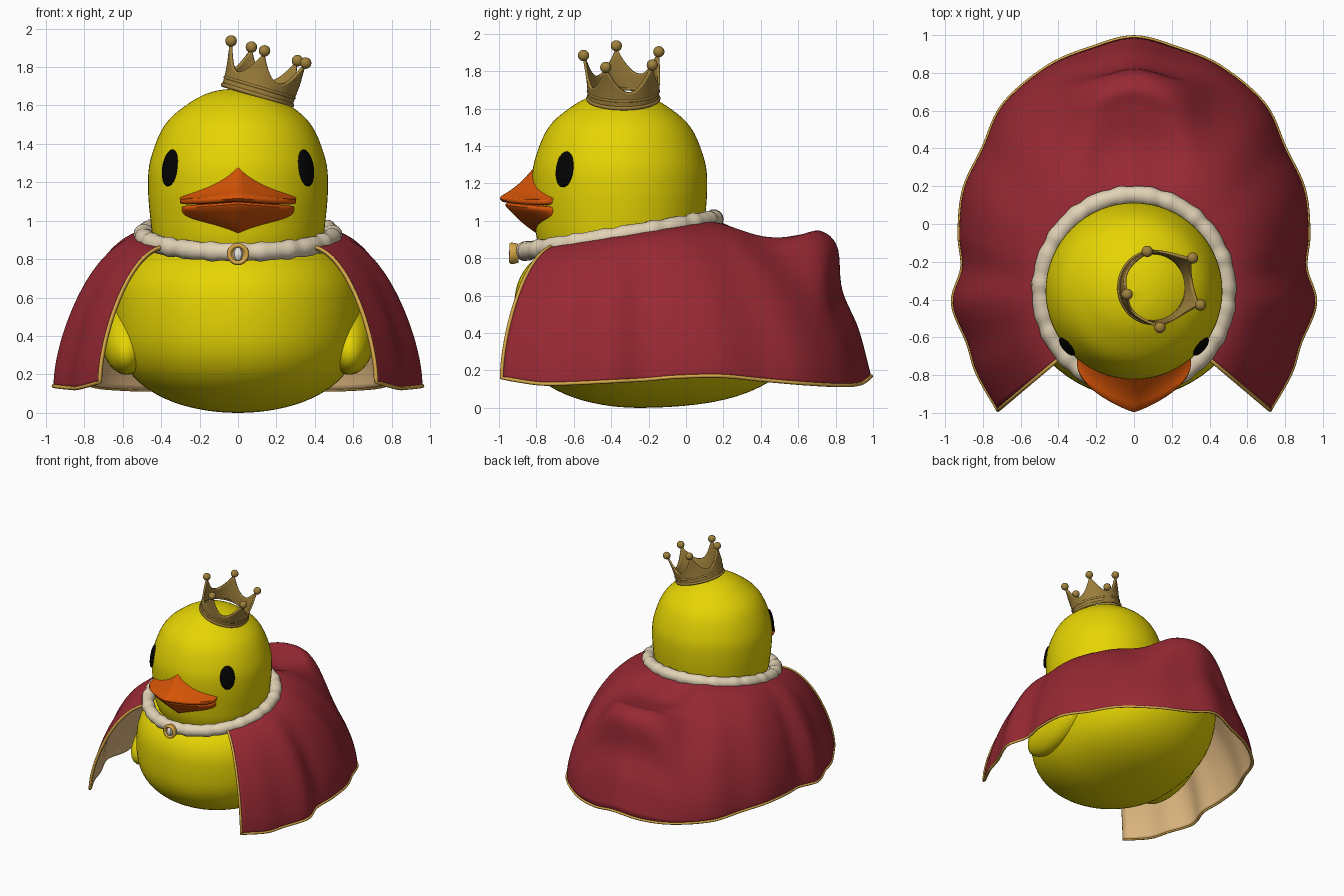
import bpy, bmesh
from math import sin, cos, pi, exp, radians, sqrt
from mathutils import Vector, Matrix

if "Cube" in bpy.data.objects:
    bpy.data.objects.remove(bpy.data.objects["Cube"])


def material(name, r, g, b):
    m = bpy.data.materials.new(name)
    m.use_nodes = True
    m.diffuse_color = (r, g, b, 1)
    m.node_tree.nodes["Principled BSDF"].inputs["Base Color"].default_value = (r, g, b, 1)
    return m


yellow = material("yellow", 0.79, 0.66, 0.001)
red = material("cape red", 0.315, 0.022, 0.034)
tan = material("lining tan", 0.71, 0.46, 0.21)
gold = material("trim gold", 0.68, 0.39, 0.065)
bronze = material("crown gold", 0.35, 0.22, 0.045)
cream = material("fur cream", 0.76, 0.65, 0.47)
orange = material("beak orange", 0.67, 0.088, 0.002)
black = material("eye black", 0.001, 0.001, 0.001)
white = material("gem white", 0.9, 0.87, 0.8)


def finish(name, bm, mats, fix=True, sharp=40):
    if fix:
        bmesh.ops.recalc_face_normals(bm, faces=bm.faces)
    me = bpy.data.meshes.new(name)
    bm.to_mesh(me)
    bm.free()
    for m in mats:
        me.materials.append(m)
    me.shade_smooth()
    me.set_sharp_from_angle(angle=radians(sharp))
    ob = bpy.data.objects.new(name, me)
    bpy.context.collection.objects.link(ob)
    return ob


def grid(name, rows, mats, loop_rows=False, loop_cols=False, cap=False, fix=True, sharp=40):
    """Skin a list of rows of points."""
    bm = bmesh.new()
    v = [[bm.verts.new(p) for p in row] for row in rows]
    nr, nc = len(v), len(v[0])
    for i in range(nr if loop_rows else nr - 1):
        for j in range(nc if loop_cols else nc - 1):
            a, b = v[i], v[(i + 1) % nr]
            k = (j + 1) % nc
            bm.faces.new((a[j], b[j], b[k], a[k]))
    if cap:
        bmesh.ops.holes_fill(bm, edges=bm.edges, sides=0)
    return finish(name, bm, mats, fix, sharp)


def ball(name, loc, size, mat, rot=None, seg=32):
    bm = bmesh.new()
    bmesh.ops.create_uvsphere(bm, u_segments=seg, v_segments=seg // 2, radius=1)
    m = Matrix.Translation(loc) @ (rot or Matrix()) @ Matrix.Diagonal((*size, 1))
    bm.transform(m)
    return finish(name, bm, [mat])


def spline(pts, t):
    """Smooth curve through points, t from 0 to 1."""
    p = [Vector(q) for q in pts]
    f = min(max(t, 0), 1) * (len(p) - 1)
    i = min(int(f), len(p) - 2)
    u = f - i
    a = p[i - 1] if i else 2 * p[0] - p[1]
    d = p[i + 2] if i + 2 < len(p) else 2 * p[-1] - p[-2]
    b, c = p[i], p[i + 1]
    return b + 0.5 * u * (c - a + u * (2 * a - 5 * b + 4 * c - d + u * (3 * (b - c) + d - a)))


def lathe(name, profile, mat, center, steps=40, seg=64):
    rows = []
    for i in range(steps + 1):
        r, z = spline(profile, i / steps)
        r = max(r, 0.001)
        rows.append([(center[0] + r * cos(2 * pi * j / seg), center[1] + r * sin(2 * pi * j / seg),
                      center[2] + z) for j in range(seg)])
    return grid(name, rows, [mat], loop_cols=True, cap=True)


# Head
HY = -0.355
lathe("head", [(0, 1.69), (0.13, 1.672), (0.25, 1.615), (0.38, 1.5), (0.455, 1.32),
               (0.468, 1.17), (0.455, 1.0), (0.435, 0.88), (0.38, 0.75)], yellow, (0, HY, 0))

# Body: egg with a full chest, a long back, a flat underside and an upswept rear
bm = bmesh.new()
bmesh.ops.create_uvsphere(bm, u_segments=64, v_segments=40, radius=1)
for vert in bm.verts:
    x, y, z = vert.co
    z = 0.45 * z ** (0.7 + 0.4 * max(y, 0)) if z > 0 else -0.5 * abs(z) ** 0.73
    y = -0.25 + (1.0 if y > 0 else 0.67) * y
    z += 0.15 * (max(y, 0) / 0.75) ** 3
    vert.co = (0.638 * x, y, 0.5 + z)
finish("body", bm, [yellow])
ball("tail", (0, 0.56, 0.72), (0.22, 0.2, 0.15), yellow, Matrix.Rotation(0.4, 4, "X"))

for side, label in ((1, "left"), (-1, "right")):
    ball(label + "_wing", (side * 0.58, -0.25, 0.39), (0.13, 0.34, 0.17), yellow,
         Matrix.Rotation(0.3, 4, "X"))
    n = Vector((side * 0.77, -0.64, 0.17))
    ball(label + "_eye", (side * 0.353, -0.648, 1.275), (0.06, 0.097, 0.022), black,
         n.to_track_quat("Z", "Y").to_matrix().to_4x4())


# Beak halves: attachment, slope, rounded lip that thins at the corners, inner mouth
def beak(name, width, lip, thick, tip, root, rise, power, dip):
    sections = []
    for i in range(41):
        u = i / 20 - 1
        a = abs(u)
        x = width * sin(u * pi / 2)
        rim = Vector((x, tip + 0.26 * a ** 1.2, lip + 0.02 * (1 - a) ** 2))
        top = Vector((x, -0.795 + 0.11 * a, root + rise * (1 - a) ** power))
        sec = []
        for k in range(7):
            p = top.lerp(rim, k / 6)
            p.z += dip * (1 - a) * sin(pi * k / 6)
            sec.append(p)
        low = thick * (1 - 0.5 * a ** 6)
        sec.append(rim + Vector((0, -0.006, low * 0.5)))
        sec.append(rim + Vector((0, 0.008, low)))
        sec.append(Vector((x * 0.9, -0.66, lip + low)))
        sections.append(sec)
    grid(name, sections, [orange], loop_cols=True, cap=True, sharp=60)


beak("upper_beak", 0.302, 1.112, -0.03, -0.99, 1.125, 0.182, 2, -0.02)
beak("lower_beak", 0.292, 1.055, 0.024, -0.962, 1.045, -0.115, 1.1, -0.01)


# Fur collar: tilted, slightly lumpy ring
def neck(a, r=0.0):
    y = HY + (0.508 + r) * sin(a)
    return Vector(((0.492 + r) * cos(a), y, 0.837 + 0.17 * (HY + 0.505 * sin(a) + 0.86)))


rows = []
for i in range(160):
    a = 2 * pi * i / 160
    rad = 0.049 + 0.003 * sin(23 * a) + 0.002 * sin(37 * a + 1)
    rows.append([neck(a, rad * cos(b)) + Vector((0, 0, rad * sin(b)))
                 for b in (2 * pi * j / 14 for j in range(14))])
grid("fur_collar", rows, [cream], loop_rows=True, loop_cols=True, sharp=80)

# Cape: hem outline from the front opening round to the back, then mirrored
half = [(0.72, -0.985, 0.16), (0.83, -0.79, 0.13), (0.88, -0.63, 0.13), (0.96, -0.42, 0.14),
        (0.91, -0.23, 0.15), (0.925, -0.05, 0.165), (0.9, 0.185, 0.17), (0.8, 0.4, 0.15),
        (0.69, 0.635, 0.13), (0.455, 0.835, 0.12), (0.22, 0.935, 0.13), (0, 0.99, 0.17)]
hem = half + [(-x, y, z) for x, y, z in half[-2::-1]]
tail_drape = [(0, 0), (0.29, 0.12), (0.54, 0.1), (0.68, 0.075), (0.785, 0.18),
              (0.815, 0.45), (0.92, 0.7), (1, 1)]


def cape(s, t):
    top = neck(-0.72 + s * (pi + 1.44))
    low = spline(hem, s)
    w = exp(-((s - 0.5) / 0.082) ** 4)
    r = sin(t * pi / 2)
    shoulder = Vector((r, 0.38 * r * r + 0.62 * (1 - sqrt(max(0, 1 - r * r)))))
    out, drop = shoulder.lerp(spline(tail_drape, t), w)
    p = top.lerp(low, out)
    p.z = top.z + (low.z - top.z) * drop
    return p


NS, NT = 132, 36
ob = grid("cape", [[cape(i / NS, j / NT) for i in range(NS + 1)] for j in range(NT + 1)],
          [red, tan, gold], fix=False, sharp=80)
solid = ob.modifiers.new("cloth", "SOLIDIFY")
solid.thickness = 0.015
solid.offset = -1
solid.material_offset = 1
solid.material_offset_rim = 2

# Gold piping along the opening and the hem
path = [cape(0, j / NT) for j in range(2, NT)]
path += [cape(i / NS, 1) for i in range(NS + 1)]
path += [cape(1, j / NT) for j in range(NT - 1, 1, -1)]
cu = bpy.data.curves.new("cape_trim", "CURVE")
cu.dimensions = "3D"
cu.bevel_depth = 0.01
cu.bevel_resolution = 2
line = cu.splines.new("POLY")
line.points.add(len(path) - 1)
for pt, co in zip(line.points, path):
    pt.co = (*co, 1)
cu.materials.append(gold)
bpy.context.collection.objects.link(bpy.data.objects.new("cape_trim", cu))

# Clasp with a gem
face_front = Matrix.Translation((0, -0.915, 0.826)) @ Matrix.Rotation(pi / 2, 4, "X")
clasp = lathe("clasp", [(0, 0.012), (0.03, 0.012), (0.036, 0.025), (0.048, 0.03), (0.057, 0.02),
                        (0.055, 0), (0.05, -0.02)], gold, (0, 0, 0), 24, 32)
clasp.data.transform(face_front)
ball("clasp_gem", (0, -0.93, 0.826), (0.027, 0.018, 0.038), white, seg=8)

# Crown, built upright and then tilted onto the head
tilt = Matrix.Translation((0.1, -0.335, 1.65)) @ Matrix.Rotation(radians(16.5), 4, "Y")
START, SEG = radians(190), 100
rows = []
for j in range(9):
    row = []
    for i in range(SEG):
        a = START + 2 * pi * i / SEG
        f = i % 20 / 10
        f = min(f, 2 - f)
        h = (0.092 + 0.133 * (1 - f) ** 2) * j / 8
        r = 0.184 + 0.55 * h * h
        row.append((r * cos(a), r * sin(a), h))
    rows.append(row)
crown = grid("crown", rows, [bronze], loop_cols=True, fix=False)
crown.data.transform(tilt)
wall = crown.modifiers.new("wall", "SOLIDIFY")
wall.thickness = 0.014
wall.offset = 0
for name, z, rad in (("crown_lower_rim", 0.005, 0.012), ("crown_upper_rim", 0.045, 0.009)):
    rim = grid(name, [[((0.187 + rad * cos(b)) * cos(a), (0.187 + rad * cos(b)) * sin(a), z + rad * sin(b))
                       for b in (2 * pi * j / 8 for j in range(8))]
                      for a in (2 * pi * i / 64 for i in range(64))],
               [bronze], loop_rows=True, loop_cols=True, sharp=80)
    rim.data.transform(tilt)
for k in range(5):
    a = START + 2 * pi * k / 5
    ball("crown_ball_%d" % (k + 1), tilt @ Vector((0.215 * cos(a), 0.215 * sin(a), 0.235)),
         (0.03, 0.03, 0.03), bronze, seg=20)
